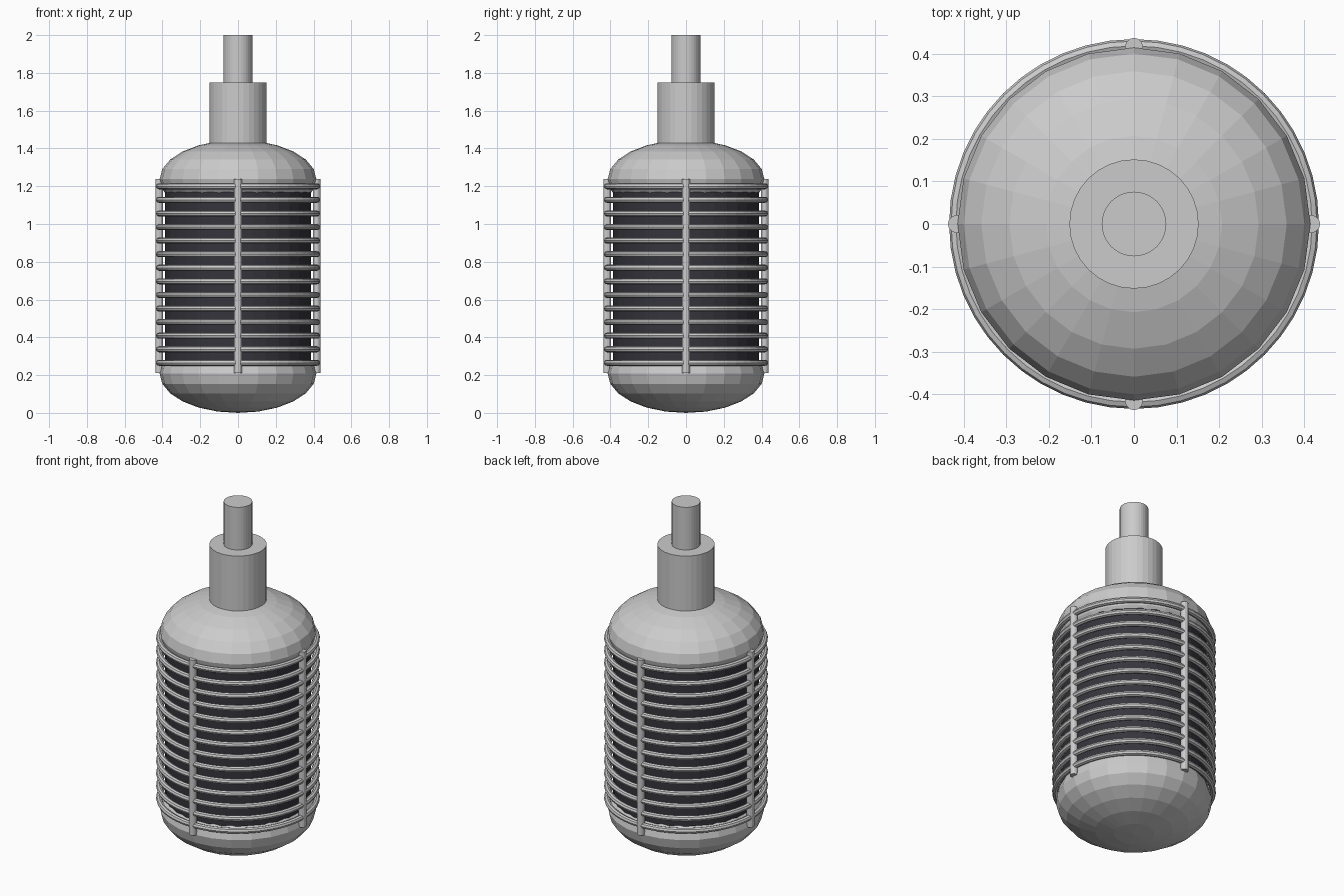
import bpy
from math import cos, sin, pi

if "Cube" in bpy.data.objects:
    bpy.data.objects.remove(bpy.data.objects["Cube"])

BASE_Z, TOP_Z = 0.2075, 1.237   # end-cap equators
CAGE_R = 0.417


def cylinder(name, r, z0, z1, segs=32, x=0.0, y=0.0):
    bpy.ops.mesh.primitive_cylinder_add(vertices=segs, radius=r, depth=z1 - z0,
                                        location=(x, y, (z0 + z1) / 2))
    ob = bpy.context.object
    ob.name = name
    return ob


def cap(name, z):
    bpy.ops.mesh.primitive_uv_sphere_add(segments=24, ring_count=12, radius=0.415,
                                         location=(0, 0, z))
    ob = bpy.context.object
    ob.name = name
    ob.scale.z = 0.5
    bpy.ops.object.transform_apply(location=False, rotation=False, scale=True)
    return ob


# Dark inner body
body = cylinder("inner_body", 0.387, BASE_Z, TOP_Z)
dark = bpy.data.materials.new("dark_core")
dark.diffuse_color = (0.035, 0.035, 0.045, 1)
dark.use_nodes = True
dark.node_tree.nodes["Principled BSDF"].inputs["Base Color"].default_value = dark.diffuse_color
body.data.materials.append(dark)

# Flattened domes at each end
cap("bottom_cap", BASE_Z)
cap("top_cap", TOP_Z)

# Stepped neck
cylinder("neck", 0.152, 1.40, 1.75)
cylinder("neck_tip", 0.076, 1.75, 2.0)

# Cage hoops
for i in range(14):
    bpy.ops.mesh.primitive_torus_add(major_radius=CAGE_R + 0.002, minor_radius=0.016,
                                     major_segments=48, minor_segments=8,
                                     location=(0, 0, 0.265 + i * 0.0719))
    bpy.context.object.name = f"cage_hoop_{i + 1}"

# Cage uprights
for i in range(4):
    a = i * pi / 2
    cylinder(f"cage_bar_{i + 1}", 0.021, 0.21, TOP_Z, 12, CAGE_R * cos(a), CAGE_R * sin(a))
